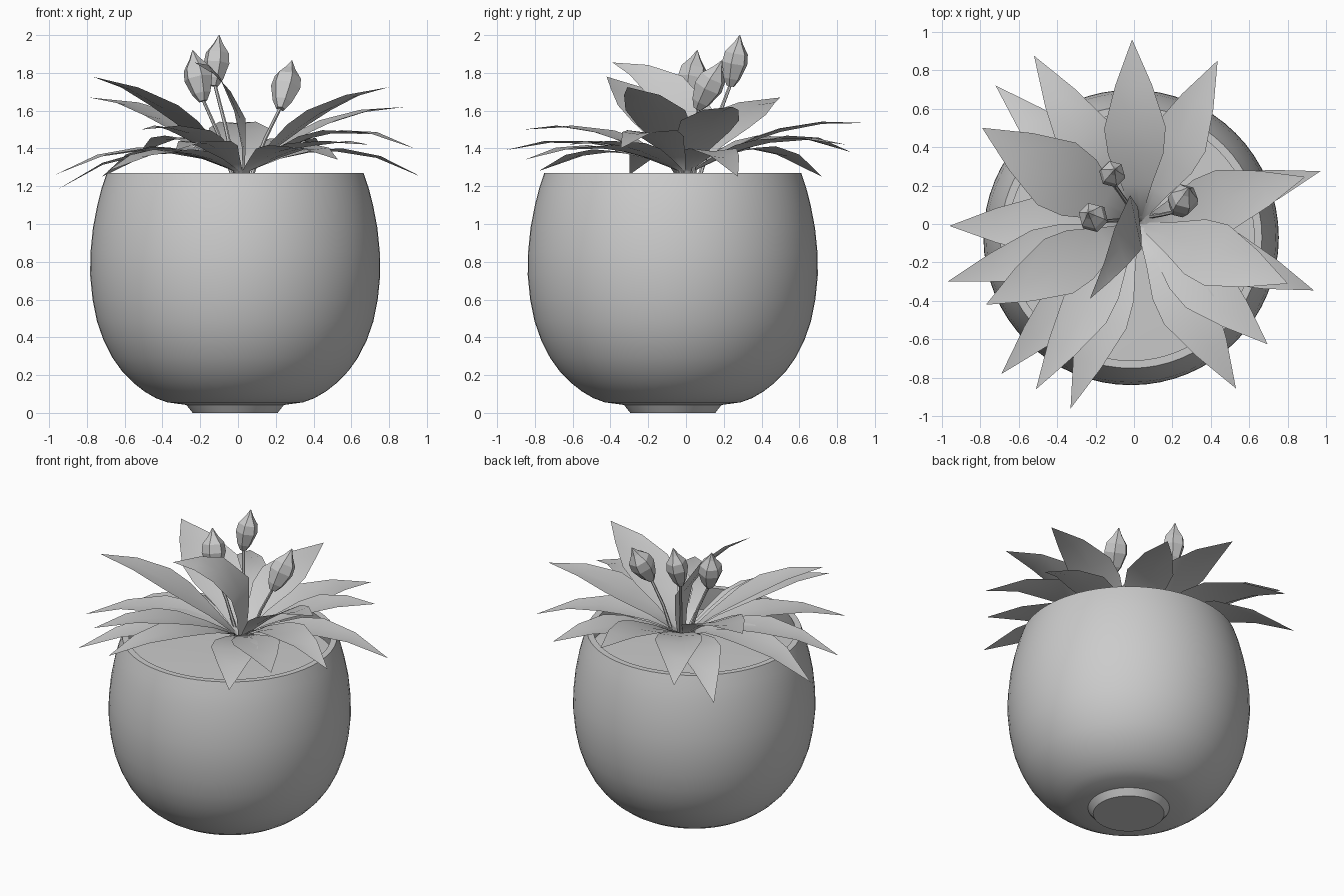
import bpy, bmesh, math
from mathutils import Vector

if "Cube" in bpy.data.objects:
    bpy.data.objects.remove(bpy.data.objects["Cube"])

grey = bpy.data.materials.new("light_grey")
grey.diffuse_color = (0.6, 0.6, 0.6, 1)
grey.use_nodes = True
grey.node_tree.nodes["Principled BSDF"].inputs["Base Color"].default_value = grey.diffuse_color


def finish(name, bm, smooth_angle=None):
    me = bpy.data.meshes.new(name)
    bm.to_mesh(me)
    bm.free()
    ob = bpy.data.objects.new(name, me)
    bpy.context.collection.objects.link(ob)
    me.materials.append(grey)
    if smooth_angle:
        bpy.ops.object.select_all(action='DESELECT')
        ob.select_set(True)
        bpy.context.view_layer.objects.active = ob
        bpy.ops.object.shade_smooth_by_angle(angle=math.radians(smooth_angle))
    return ob


def loft(bm, rings, cap=True):
    """Bridge a list of equal-length closed rings of points."""
    rows = [[bm.verts.new(p) for p in r] for r in rings]
    n = len(rows[0])
    for a, b in zip(rows, rows[1:]):
        for i in range(n):
            j = (i + 1) % n
            bm.faces.new((a[i], a[j], b[j], b[i]))
    if cap:
        bm.faces.new(rows[0][::-1])
        bm.faces.new(rows[-1])


def lathe(name, profile, cx, cy, n=64):
    bm = bmesh.new()
    loft(bm, [[(cx + r * math.cos(2 * math.pi * i / n),
                cy + r * math.sin(2 * math.pi * i / n), z) for i in range(n)]
              for r, z in profile])
    return finish(name, bm, 35)


# Pot: foot, rounded body, thin rim, inner wall and soil level
CX, CY = -0.015, -0.07
lathe("pot", [(0.225, 0), (0.258, 0.042), (0.36, 0.056), (0.42, 0.078), (0.48, 0.113),
              (0.54, 0.16), (0.6, 0.222), (0.65, 0.292), (0.697, 0.385), (0.732, 0.485),
              (0.755, 0.6), (0.768, 0.73), (0.766, 0.85), (0.753, 0.98), (0.73, 1.1),
              (0.707, 1.19), (0.68, 1.27), (0.64, 1.27), (0.655, 1.19), (0.675, 1.1)],
      CX, CY)
lathe("soil", [(0.67, 1.085), (0.67, 1.1), (0.35, 1.11), (0.02, 1.115)], CX, CY)


# Leaves: slightly folded blades spanned over a row of (centre, half-width vector)
def blade(name, rows):
    bm = bmesh.new()
    prev = None
    for mid, off in rows:
        lift = Vector((0, 0, 0.12 * off.length))
        if off.length > 0:
            row = [bm.verts.new(p) for p in (mid - off + lift, mid, mid + off + lift)]
        else:
            row = [bm.verts.new(mid)]
        if prev:
            for i in range(2):
                if len(row) == 3:
                    bm.faces.new((prev[i], row[i], row[i + 1], prev[i + 1]))
                else:
                    bm.faces.new((prev[i], row[0], prev[i + 1]))
        prev = row
    finish(name, bm, 60)


def leaf(name, base, tip, half_width, bulge):
    base, tip = Vector(base), Vector(tip)
    d = tip - base
    side = Vector((-d.y, d.x, 0)).normalized() * half_width
    stalk = [(base - Vector((d.x, d.y, 0)) * 0.04 - Vector((0, 0, 0.15)), side * 0.08)]
    blade(name, stalk + [(base + d * t + Vector((0, 0, 4 * bulge * t * (1 - t))), side * w)
                         for t, w in ((0, 0.14), (0.18, 0.5), (0.35, 0.9), (0.5, 1),
                                      (0.74, 0.6), (1, 0))])


# Leaf tips: x, y, z, half width, arch height
tips = [
    (-0.01, 0.96, 1.535, 0.16, 0.08), (-0.52, 0.875, 1.38, 0.15, 0.12),
    (-0.72, 0.72, 1.25, 0.14, 0.13), (-0.79, 0.5, 1.67, 0.19, 0.08),
    (-0.96, -0.01, 1.18, 0.15, 0.14), (-0.97, -0.3, 1.26, 0.13, 0.12),
    (-0.77, -0.42, 1.78, 0.16, 0.08), (-0.69, -0.78, 1.28, 0.13, 0.1),
    (-0.51, -0.86, 1.5, 0.13, 0.09), (-0.33, -0.96, 1.39, 0.13, 0.09),
    (0.53, -0.855, 1.34, 0.15, 0.09), (0.695, -0.625, 1.42, 0.15, 0.06),
    (0.935, -0.345, 1.4, 0.14, 0.14), (0.8, -0.31, 1.725, 0.17, 0.08),
    (0.97, 0.275, 1.25, 0.13, 0.12), (0.89, 0.245, 1.62, 0.16, 0.08),
    (0.435, 0.85, 1.42, 0.15, 0.08),
]
for k, (x, y, z, w, b) in enumerate(tips):
    out = Vector((x, y, 0)).normalized() * 0.04
    leaf(f"leaf_{k + 1}", (0.02 + out.x, out.y, 1.28), (x, y, z), w, b)

# Upright inner leaf, turned sideways and curling forward
inner = [((0.03, 0.0, 1.12), (0, 0.02, 0)), ((0.03, 0.01, 1.4), (-0.01, 0.08, 0)),
         ((0.01, 0.01, 1.56), (-0.03, 0.14, 0.02)), ((-0.07, -0.12, 1.73), (-0.03, 0.1, 0.04)),
         ((-0.14, -0.25, 1.81), (-0.015, 0.05, 0.025)), ((-0.23, -0.39, 1.855), (0, 0, 0))]
blade("inner_leaf", [(Vector(m), Vector(o)) for m, o in inner])


# Buds: faceted pointed bodies on thin bent stems
def tube_ring(c, axis, r, n):
    u = axis.orthogonal().normalized()
    v = axis.cross(u).normalized()
    return [c + (u * math.cos(2 * math.pi * i / n) + v * math.sin(2 * math.pi * i / n)) * r
            for i in range(n)]


def bud(k, bottom, top, width):
    bottom, top = Vector(bottom), Vector(top)
    axis = top - bottom
    bm = bmesh.new()
    loft(bm, [tube_ring(bottom + axis * t, axis.normalized(), r * width, 6) for t, r in
              ((0, 0.3), (0.15, 0.65), (0.45, 1), (0.65, 0.9), (0.83, 0.38), (1, 0.03))])
    finish(f"bud_{k}", bm)
    root = Vector((0.02, 0.03, 1.11))
    bend = root.lerp(bottom, 0.6) + Vector((0, 0, 0.04))
    bm = bmesh.new()
    loft(bm, [tube_ring(p, (bottom - root).normalized(), r, 6) for p, r in
              ((root, 0.013), (bend, 0.01), (bottom + axis * 0.05, 0.009))])
    finish(f"bud_stem_{k}", bm, 40)


bud(1, (-0.125, 0.235, 1.73), (-0.1, 0.285, 2.0), 0.07)
bud(2, (-0.185, 0.01, 1.65), (-0.24, 0.06, 1.92), 0.078)
bud(3, (0.225, 0.06, 1.61), (0.285, 0.19, 1.865), 0.08)
